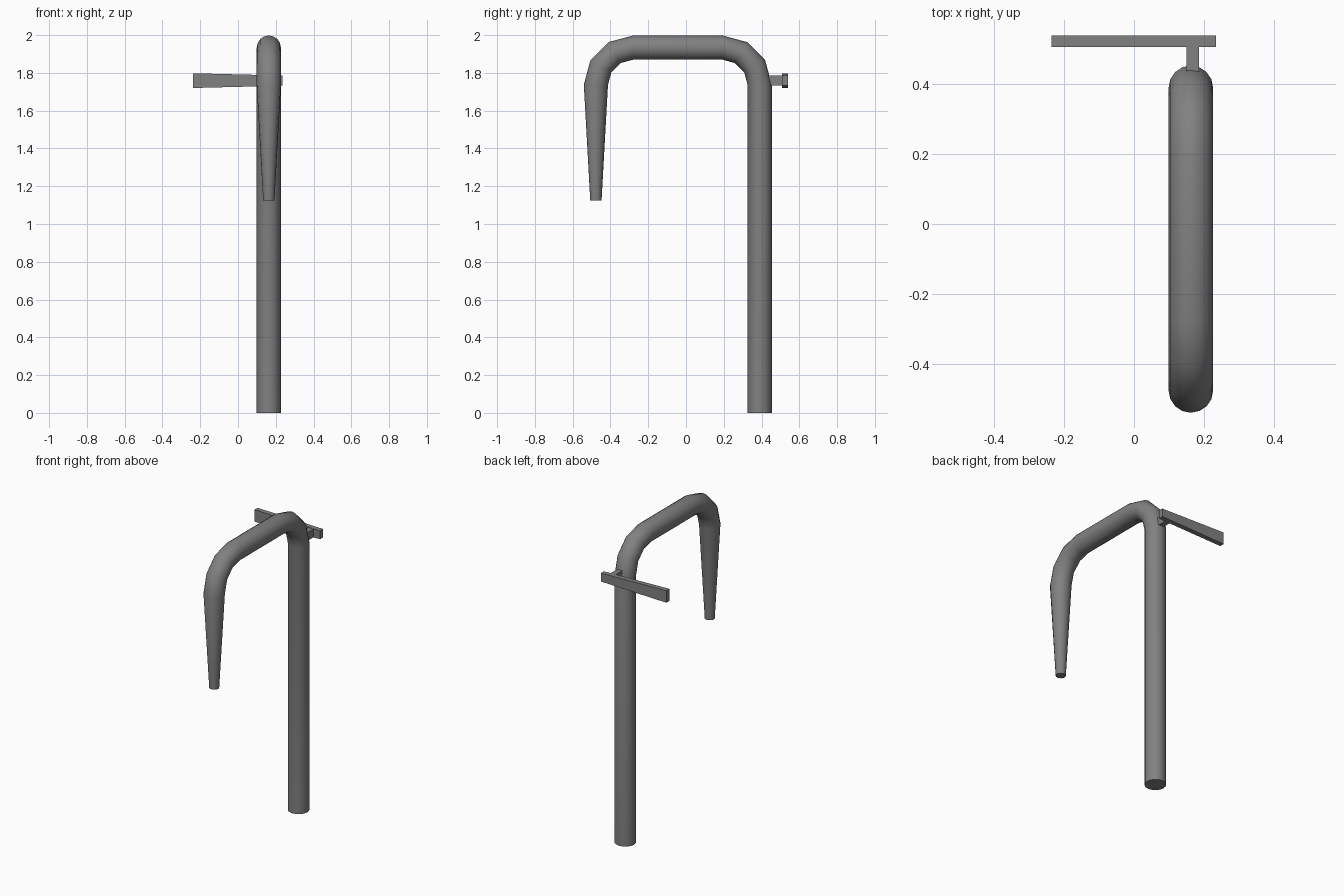
import bpy, bmesh
from math import sin, cos, pi, radians
from mathutils import Vector

cube = bpy.data.objects.get("Cube")
if cube:
    bpy.data.objects.remove(cube, do_unlink=True)

metal = bpy.data.materials.new("grey_metal")
metal.use_nodes = True
GREY = (0.22, 0.22, 0.22, 1)
metal.diffuse_color = GREY
metal.node_tree.nodes["Principled BSDF"].inputs["Base Color"].default_value = GREY

PIPE_X, PIPE_R, BEND_R, BEND_Z = 0.163, 0.064, 0.197, 1.737
SIDES = 16


def finish(bm, name, smooth=False):
    bmesh.ops.recalc_face_normals(bm, faces=bm.faces)
    mesh = bpy.data.meshes.new(name)
    bm.to_mesh(mesh)
    bm.free()
    mesh.materials.append(metal)
    obj = bpy.data.objects.new(name, mesh)
    bpy.context.collection.objects.link(obj)
    if smooth:
        bpy.ops.object.select_all(action='DESELECT')
        obj.select_set(True)
        bpy.context.view_layer.objects.active = obj
        bpy.ops.object.shade_smooth_by_angle(angle=radians(40))
    return obj


def loft(name, rings, smooth=False):
    """Skin a series of equal rings and cap both ends."""
    bm = bmesh.new()
    loops = [[bm.verts.new(p) for p in ring] for ring in rings]
    n = len(loops[0])
    for a, b in zip(loops, loops[1:]):
        for i in range(n):
            j = (i + 1) % n
            bm.faces.new((a[i], a[j], b[j], b[i]))
    bm.faces.new(loops[0])
    bm.faces.new(loops[-1])
    return finish(bm, name, smooth)


def pipe_ring(y, z, angle, radius):
    """Circle facing along the pipe; angle turns its outward axis in the YZ plane."""
    out = Vector((0, cos(angle), sin(angle)))
    side = Vector((1, 0, 0))
    centre = Vector((PIPE_X, y, z))
    return [centre + radius * (out * cos(2 * pi * i / SIDES) + side * sin(2 * pi * i / SIDES))
            for i in range(SIDES)]


# Spout: upright, two three-step bends and a tapering nozzle
rings = [pipe_ring(0.39, 0, 0, PIPE_R)]
for centre_y, start in ((0.193, 0), (-0.28, 90)):
    for step in range(4):
        a = radians(start + 30 * step)
        rings.append(pipe_ring(centre_y + BEND_R * cos(a), BEND_Z + BEND_R * sin(a), a, PIPE_R))
rings.append(pipe_ring(-0.477, 1.125, pi, 0.03))
loft("spout_pipe", rings, smooth=True)


def rect(axis, at, u, v):
    """Rectangle across the given axis, from its two extents."""
    corners = [(u[0], v[0]), (u[1], v[0]), (u[1], v[1]), (u[0], v[1])]
    return [(at, p, q) if axis == 'x' else (p, at, q) for p, q in corners]


# Handle stem behind the pipe
loft("handle_stem", [rect('y', y, (0.151, 0.187), (1.732, 1.786)) for y in (0.43, 0.512)])

# Lever, deeper toward its free end
loft("handle_lever", [rect('x', -0.237, (0.508, 0.54), (1.72, 1.798)),
                      rect('x', 0.235, (0.508, 0.54), (1.732, 1.786))])
